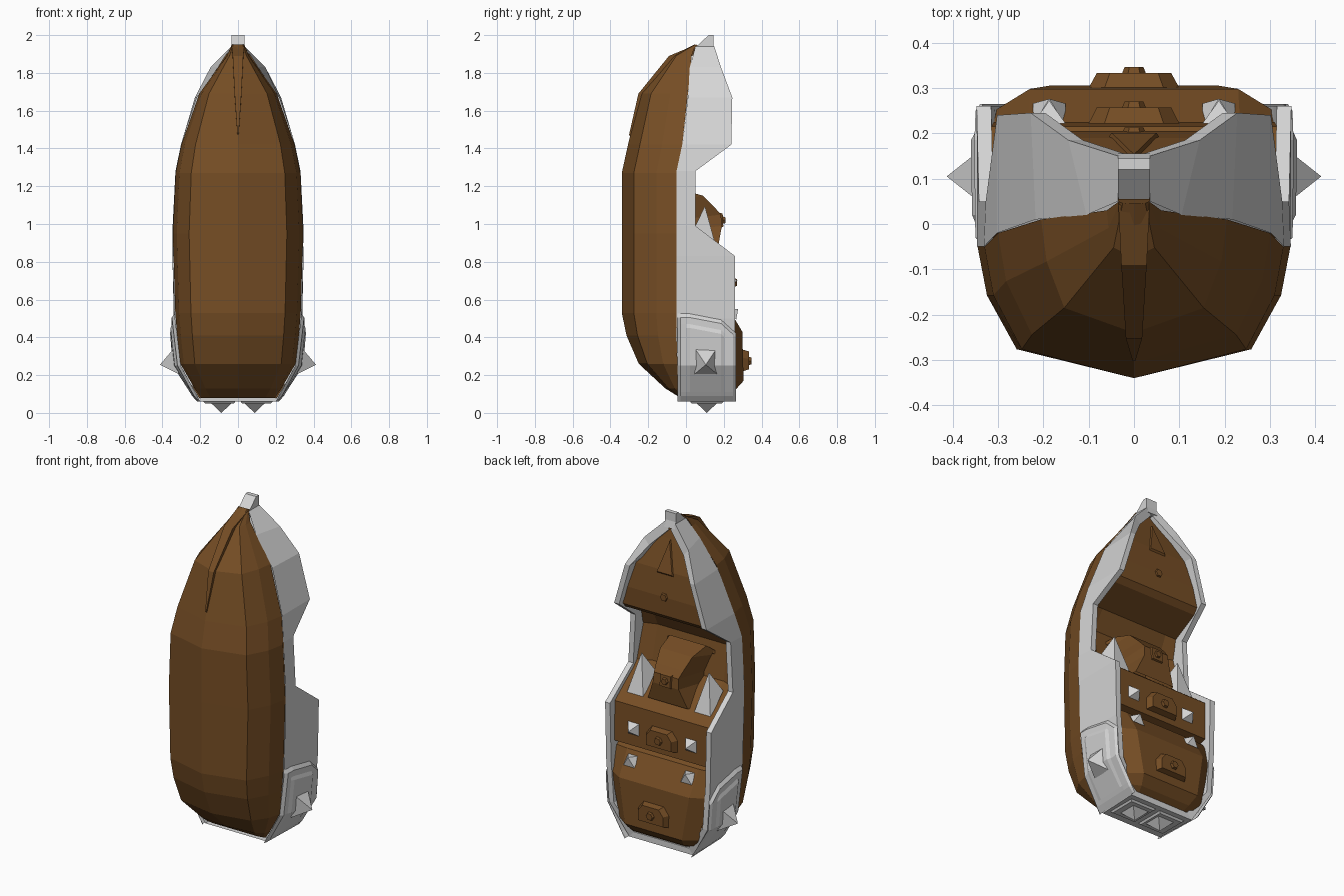
import bpy, bmesh, math
from mathutils import Vector

if "Cube" in bpy.data.objects:
    bpy.data.objects.remove(bpy.data.objects["Cube"])


def material(name, rgb):
    m = bpy.data.materials.new(name)
    m.diffuse_color = (*rgb, 1)
    m.use_nodes = True
    m.node_tree.nodes["Principled BSDF"].inputs["Base Color"].default_value = m.diffuse_color
    return m


BROWN = material("brown wood", (0.18, 0.075, 0.018))
GREY = material("light grey metal", (0.66, 0.66, 0.66))


def finish(name, bm, mat, recalc=True):
    if recalc:
        bmesh.ops.recalc_face_normals(bm, faces=bm.faces[:])
    me = bpy.data.meshes.new(name)
    bm.to_mesh(me)
    bm.free()
    me.materials.append(mat)
    ob = bpy.data.objects.new(name, me)
    bpy.context.collection.objects.link(ob)
    return ob


def sheet(name, rows, mat, flip=False):
    """Grid surface through rows of points."""
    bm = bmesh.new()
    vs = [[bm.verts.new(p) for p in r] for r in rows]
    for a, b in zip(vs, vs[1:]):
        for i in range(len(a) - 1):
            q = [a[i], a[i + 1], b[i + 1], b[i]]
            bm.faces.new(q[::-1] if flip else q)
    return finish(name, bm, mat, False)


def prism(name, pts, vec, mat, taper=1.0):
    """Polygon pushed along vec, far end scaled by taper."""
    pts = [Vector(p) for p in pts]
    c = sum(pts, Vector()) / len(pts)
    bm = bmesh.new()
    a = [bm.verts.new(p) for p in pts]
    b = [bm.verts.new(c + (p - c) * taper + Vector(vec)) for p in pts]
    bm.faces.new(a)
    bm.faces.new(b)
    n = len(a)
    for i in range(n):
        bm.faces.new([a[i], a[(i + 1) % n], b[(i + 1) % n], b[i]])
    return finish(name, bm, mat)


def spike(name, base, tip, u, v):
    """Four-sided pyramid with half-axes u and v."""
    base, u, v = Vector(base), Vector(u), Vector(v)
    bm = bmesh.new()
    q = [bm.verts.new(base + u * i + v * j) for i, j in ((-1, -1), (1, -1), (1, 1), (-1, 1))]
    t = bm.verts.new(tip)
    bm.faces.new(q)
    for i in range(4):
        bm.faces.new([q[i], q[(i + 1) % 4], t])
    return finish(name, bm, GREY)


def lerp(table, z, col):
    t = sorted(table)
    if z <= t[0][0]:
        return t[0][col]
    for a, b in zip(t, t[1:]):
        if z <= b[0]:
            return a[col] + (b[col] - a[col]) * (z - a[0]) / (b[0] - a[0])
    return t[-1][col]


# Hull: z, half width, edge y, keel y
HULL = [(.08, .195, -.02, -.03), (.13, .23, -.03, -.11), (.26, .305, -.045, -.25),
        (.41, .322, -.05, -.315), (.53, .332, -.05, -.34), (.95, .345, -.05, -.34),
        (1.27, .33, -.05, -.34), (1.42, .30, -.02, -.307), (1.69, .205, .01, -.24),
        (1.89, .06, .03, -.075), (1.95, .033, .05, .045)]
SECTION = [(1, 1), (.94, .63), (.75, .22), (0, 0)]
rows = []
for z, w, yb, yk in HULL:
    half = [(w * a, yk + (yb - yk) * b, z) for a, b in SECTION]
    rows.append([(-x, y, z) for x, y, z in half] + half[-2::-1])
sheet("hull", rows, BROWN)
z, w, yb, yk = HULL[0]
prism("hull_bottom", [(-w, yb, z), (w, yb, z), (w * .75, yk, z), (-w * .75, yk, z)], (0, 0, .01), BROWN)

# Stem strip up the bow
STEM = [(1.47, .003, -.302), (1.69, .018, -.252), (1.89, .028, -.09), (1.95, .035, .055)]
sheet("stem_strip", [[(-w, y + .05, z - .03), (-w, y, z), (w, y, z), (w, y + .05, z - .03)]
                     for z, w, y in STEM], BROWN)

# Rim: z, front x, front y, rear x, rear y
RIM = [(1.94, .035, .05, .035, .15), (1.83, .105, .02, .145, .185), (1.67, .217, .01, .228, .245),
       (1.42, .302, -.02, .302, .24), (1.28, .331, -.05, .327, .05), (.99, .346, -.05, .342, .05),
       (.83, .345, -.05, .347, .26), (.5, .333, -.05, .34, .26), (.25, .303, -.045, .322, .26),
       (.06, .2, -.02, .21, .23)]


def rim_row(z, xf, yf, xr, yr, s):
    zi = z + (.035 if z < .1 else -.04 if z > 1.8 else 0)
    return [(s * xf, yf, z), (s * xr, yr, z), (s * max(.005, xr - .032), yr, zi),
            (s * max(.005, xf - .032), yf, zi)]


rows = [rim_row(*r, 1) for r in RIM] + [rim_row(*r, -1) for r in RIM[::-1]]
sheet("rim", rows, GREY, True)

# Prow tip
prism("prow_tip", [(-.035, y, z) for y, z in
                   ((.05, 1.935), (.12, 2), (.145, 2), (.145, 1.95), (.155, 1.91), (.06, 1.9))],
      (.07, 0, 0), GREY)

# Inner deck: z, centre y, edge drop
DECK = [(1.92, .12, 0), (1.84, .14, 0), (1.67, .19, 0), (1.52, .205, 0), (1.41, .2, 0),
        (1.38, .17, 0), (1.31, 0, 0), (1.2, -.06, -.03), (1.0, -.02, -.04), (.95, .06, 0),
        (.83, .215, 0), (.6, .225, 0), (.585, .18, 0), (.57, .215, .01), (.43, .298, .055),
        (.17, .305, .055), (.12, .26, .03), (.08, .2, 0)]
rows = []
for z, y, d in DECK:
    w = lerp(RIM, z, 3) - .016
    rows.append([(w, y - d, z), (.72 * w, y, z), (-.72 * w, y, z), (-w, y - d, z)])
sheet("inner_deck", rows, BROWN, True)


def bolt(name, y, z, r=.026, vec=(0, .013, 0)):
    pts = [(r * math.cos(i * math.pi / 3), y, z + r * math.sin(i * math.pi / 3)) for i in range(6)]
    prism(name, pts, vec, BROWN, .8)


# Brackets with bolts on both rear panels
for name, y, z, h in (("upper", .222, .69, .035), ("lower", .3, .275, .033)):
    prism(name + "_bracket", [(-.1, y, z - .055), (.1, y, z - .055), (.1, y, z + .015),
                              (.065, y, z + .06), (-.065, y, z + .06), (-.1, y, z + .015)],
          (0, h, 0), BROWN, .82)
    bolt(name + "_bolt", y + h, z)
bolt("prow_bolt", .2, 1.52)

# Raised triangle on the prow deck
prism("prow_triangle", [(-.055, .193, 1.65), (.055, .193, 1.65), (0, .14, 1.84)],
      (0, .01, .003), BROWN, .9)

# Wedge block in the cockpit
BLOCK = [(1.18, -.02, .12), (1.15, .09, .105), (1.09, .15, .09), (1.05, .185, .08),
         (.99, .19, .085), (.88, .17, .13)]
sheet("cockpit_block", [[(w * 1.3, -.05, z - .03), (w, y, z), (-w, y, z), (-w * 1.3, -.05, z - .03)]
                        for z, y, w in BLOCK], BROWN, True)
prism("block_top", [(-.156, -.05, 1.15), (.156, -.05, 1.15), (.12, -.02, 1.18), (-.12, -.02, 1.18)],
      (0, .005, -.02), BROWN)
prism("block_plate", [(-.04, .184, .98), (.04, .184, .98), (.04, .18, 1.06), (-.04, .18, 1.06)],
      (0, .014, 0), BROWN, .85)
bolt("block_bolt", .195, 1.02, .022)

# Side armour columns, rows and raised levels
YS = [-.045, -.03, .0, .02, .185, .205, .25, .265]
ZS = [.525, .505, .47, .45, .25, .11, .09, .06]
LEVEL = [0, .016, .018, .028, .028, .018, .016, .006]

for s, side in ((1, "right"), (-1, "left")):
    rows = []
    for j, z in enumerate(ZS):
        row = []
        for i, y in enumerate(YS):
            lev = min(LEVEL[i], LEVEL[j] if j != 4 else .028)
            zz = min(z, z - (max(0, y - .15) * .9 if j < 4 else 0))
            k = (y + .05) / .31
            x = lerp(RIM, zz, 1) * (1 - k) + lerp(RIM, zz, 3) * k
            row.append((s * (x + lev), y, zz))
        rows.append(row)
    sheet(side + "_armour", rows, GREY, s > 0)
    # Armour spikes
    spike(side + "_side_spike", (s * .325, .105, .275), (s * .413, .105, .255),
          (0, .06, 0), (s * .012, 0, .07))
    # Bottom pads and spikes
    prism(side + "_bottom_pad", [(s * x, y, .062) for x, y in
                                 ((.012, .02), (.185, .02), (.185, .2), (.012, .2))],
          (0, 0, -.012), GREY, .88)
    spike(side + "_bottom_spike", (s * .088, .11, .052), (s * .088, .11, 0),
          (.055, 0, 0), (0, .055, 0))
    # Cockpit spikes
    spike(side + "_cockpit_spike", (s * .22, .105, .92), (s * .22, .1, 1.095),
          (.055, 0, 0), (0, .06, -.06))
    # Panel spikes with square collars
    for tag, y, z, dy, dz in (("upper", .222, .7, .05, 0), ("lower", .242, .52, .034, .03)):
        n = Vector((0, dy, dz))
        v = Vector((0, -dz, dy)).normalized() * .036
        spike(f"{side}_{tag}_panel_spike", (s * .187, y, z), Vector((s * .187, y, z)) + n,
              (.036, 0, 0), v)
